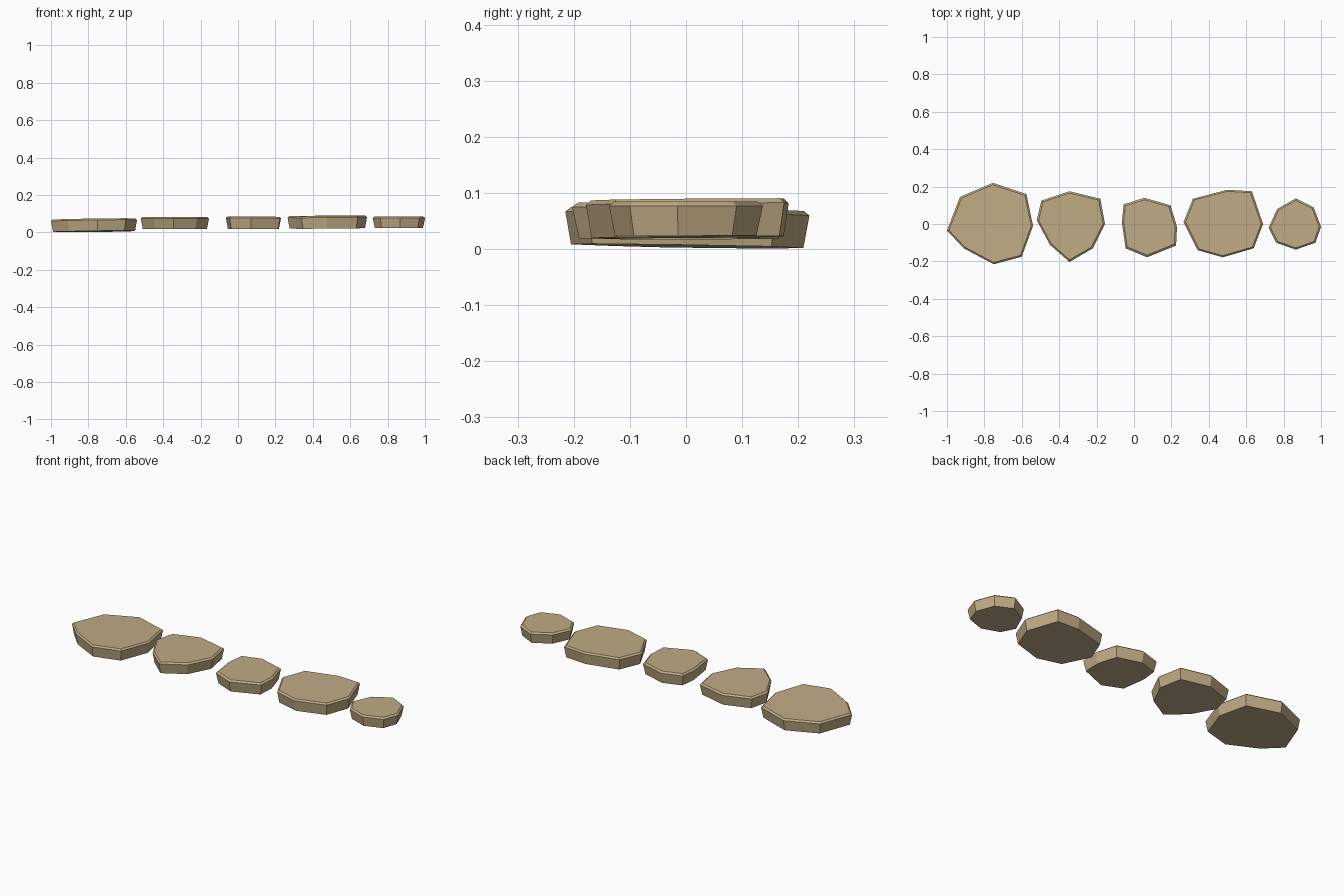
import bpy, bmesh

if "Cube" in bpy.data.objects:
    bpy.data.objects.remove(bpy.data.objects["Cube"])

tan = bpy.data.materials.new("tan stone")
tan.diffuse_color = (0.53, 0.41, 0.235, 1)
tan.use_nodes = True
tan.node_tree.nodes["Principled BSDF"].inputs["Base Color"].default_value = tan.diffuse_color

# name, base z, top z, slope along x, slope along y, outline (clockwise from the left)
STONES = [
    ("large_left_stone", 0.005, 0.071, 0.012, -0.016,
     [(-1.0, -.035), (-.93, .145), (-.755, .22), (-.575, .16),
      (-.54, -.01), (-.60, -.175), (-.75, -.215), (-.91, -.13)]),
    ("pointed_stone", 0.018, 0.082, 0, -0.004,
     [(-.52, .02), (-.495, .125), (-.345, .175), (-.18, .135),
      (-.155, 0), (-.22, -.13), (-.345, -.203), (-.45, -.11)]),
    ("middle_stone", 0.018, 0.084, -0.006, 0.0,
     [(-.065, .01), (-.055, .105), (.055, .14), (.195, .10),
      (.23, -.015), (.225, -.115), (.07, -.178), (-.045, -.13)]),
    ("large_right_stone", 0.021, 0.088, 0.008, 0.008,
     [(.265, .01), (.315, .135), (.50, .183), (.63, .175),
      (.69, 0), (.64, -.13), (.475, -.178), (.34, -.14)]),
    ("small_stone", 0.024, 0.085, 0, 0,
     [(.72, -.02), (.765, .08), (.865, .137), (.96, .09),
      (1.0, -.015), (.97, -.10), (.865, -.137), (.76, -.10)]),
]


def make_stone(name, z0, z1, sx, sy, outline):
    n = len(outline)
    cx = sum(p[0] for p in outline) / n
    cy = sum(p[1] for p in outline) / n
    half = (max(p[0] for p in outline) - min(p[0] for p in outline)) / 2
    bm = bmesh.new()
    # tapered foot, wide rim, then a narrow chamfer up to the flat top
    rings = []
    for scale, z in ((1 - 0.011 / half, z0), (1, z1 - 0.008), (1 - 0.010 / half, z1)):
        ring = []
        for x, y in outline:
            dx, dy = (x - cx) * scale, (y - cy) * scale
            ring.append(bm.verts.new((cx + dx, cy + dy, z + sx * dx + sy * dy)))
        rings.append(ring)
    for low, high in zip(rings, rings[1:]):
        for i in range(n):
            j = (i + 1) % n
            bm.faces.new((low[i], low[j], high[j], high[i]))
    bm.faces.new(rings[0])
    bm.faces.new(rings[-1])
    bmesh.ops.recalc_face_normals(bm, faces=bm.faces)
    mesh = bpy.data.meshes.new(name)
    bm.to_mesh(mesh)
    bm.free()
    mesh.materials.append(tan)
    bpy.context.collection.objects.link(bpy.data.objects.new(name, mesh))


for stone in STONES:
    make_stone(*stone)
